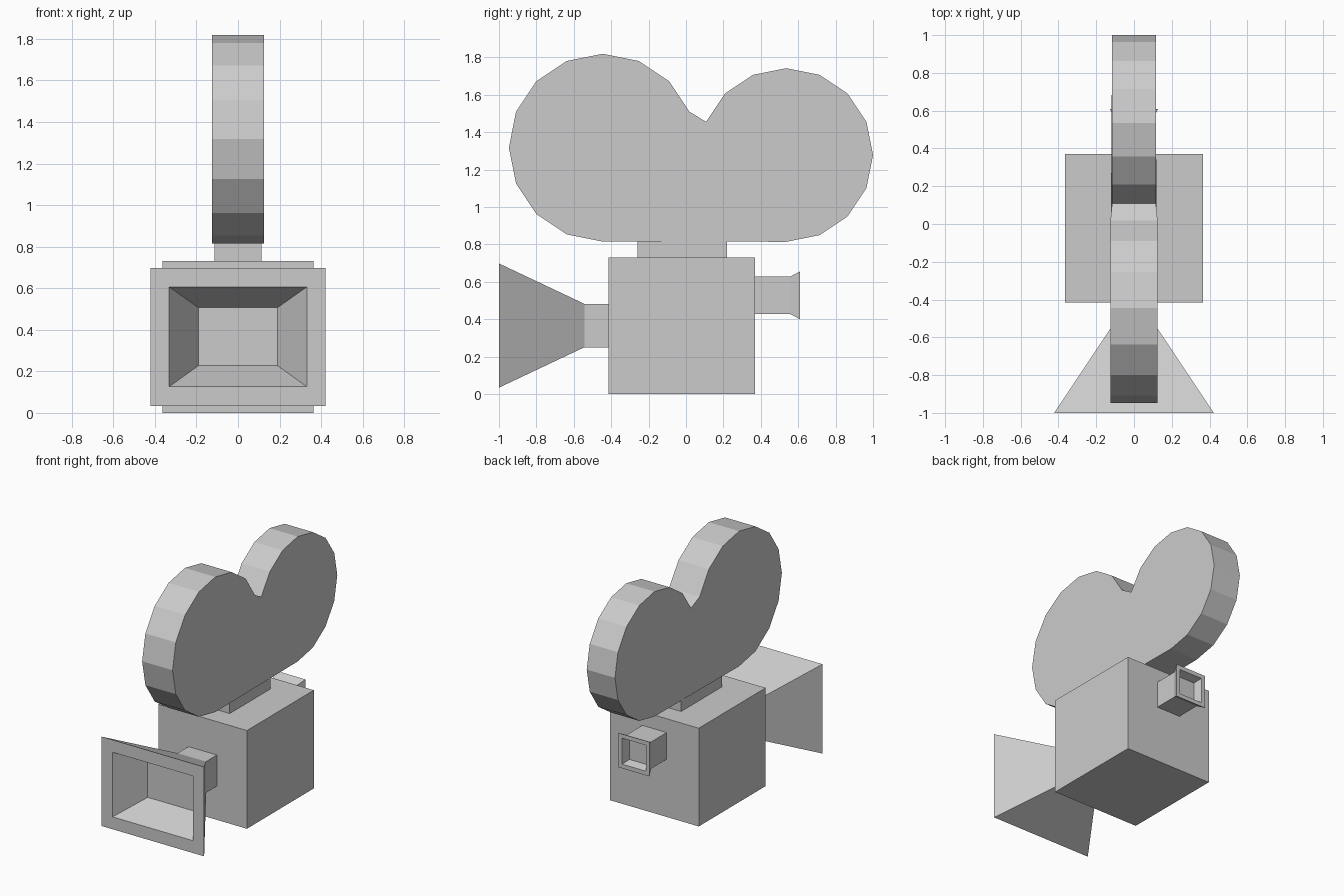
import bpy, bmesh
from math import radians, cos, sin

if "Cube" in bpy.data.objects:
    bpy.data.objects.remove(bpy.data.objects["Cube"])


def finish(bm, name):
    bmesh.ops.recalc_face_normals(bm, faces=bm.faces)
    mesh = bpy.data.meshes.new(name)
    bm.to_mesh(mesh)
    bm.free()
    obj = bpy.data.objects.new(name, mesh)
    bpy.context.collection.objects.link(obj)
    return obj


def rect_loft(name, rings):
    """Skin rectangles (y, half width, z low, z high) along y, capping both ends."""
    bm = bmesh.new()
    loops = [[bm.verts.new((sx * w, y, z)) for sx, z in
              ((-1, lo), (1, lo), (1, hi), (-1, hi))] for y, w, lo, hi in rings]
    for a, b in zip(loops, loops[1:]):
        for i in range(4):
            j = (i + 1) % 4
            bm.faces.new((a[i], a[j], b[j], b[i]))
    bm.faces.new(loops[0])
    bm.faces.new(loops[-1])
    return finish(bm, name)


def arc(cy, cz, r, first, last, half):
    """Points of a 16-sided circle between two step numbers."""
    return [(half, cy + r * cos(radians(22.5 * i)), cz + r * sin(radians(22.5 * i)))
            for i in range(first, last + 1)]


# Camera box and the neck carrying the film magazine
rect_loft("camera_body", [(-0.415, 0.364, 0, 0.73), (0.37, 0.364, 0, 0.73)])
rect_loft("magazine_neck", [(-0.26, 0.114, 0.72, 0.83), (0.22, 0.114, 0.72, 0.83)])

# Lens barrel flaring into a hood with a tapered recess
rect_loft("lens_hood", [
    (-0.415, 0.116, 0.25, 0.482),
    (-0.543, 0.118, 0.25, 0.482),
    (-1.0, 0.422, 0.034, 0.698),
    (-1.0, 0.331, 0.126, 0.606),
    (-0.787, 0.191, 0.227, 0.507)])

# Viewfinder with flared, hollow eyecup
rect_loft("viewfinder", [
    (0.37, 0.10, 0.428, 0.627),
    (0.555, 0.10, 0.428, 0.627),
    (0.61, 0.128, 0.40, 0.655),
    (0.61, 0.097, 0.431, 0.624),
    (0.55, 0.08, 0.448, 0.607)])

# Twin-reel film magazine: two 16-sided circles in one outline, rear slightly thinner
outline = (arc(-0.445, 1.317, 0.502, 1, 12, 0.125)
           + arc(0.536, 1.278, 0.464, -4, 7, 0.116))
bm = bmesh.new()
sides = [[bm.verts.new((s * w, y, z)) for w, y, z in outline] for s in (-1, 1)]
for side in sides:
    bm.faces.new(side)
for i in range(len(outline)):
    j = (i + 1) % len(outline)
    bm.faces.new((sides[0][i], sides[0][j], sides[1][j], sides[1][i]))
finish(bm, "film_magazine")
